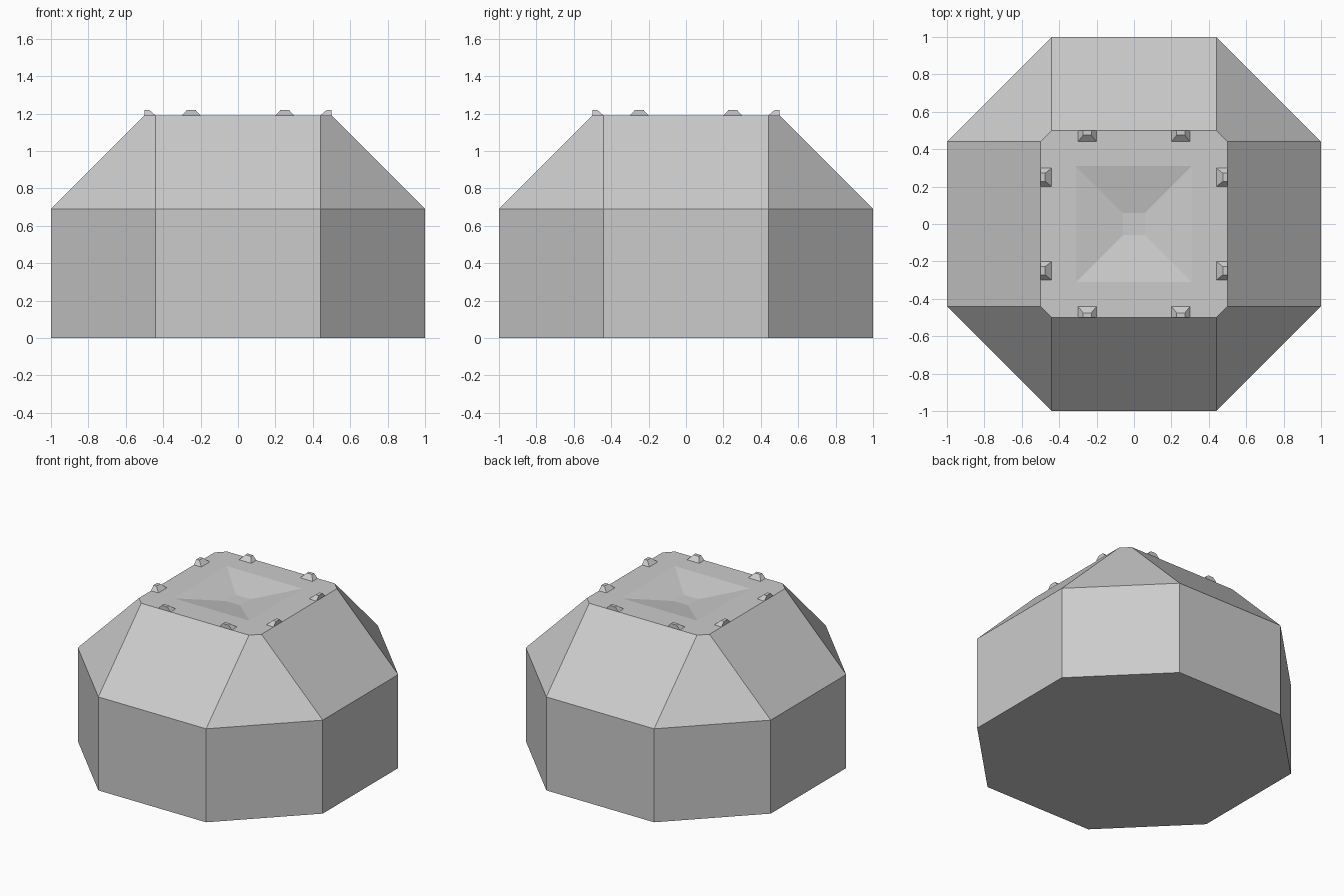
import bpy, bmesh
from math import pi
from mathutils import Matrix

if "Cube" in bpy.data.objects:
    bpy.data.objects.remove(bpy.data.objects["Cube"])


def octagon(bm, a, z, b=0.44):
    pts = [(a, -b), (a, b), (b, a), (-b, a), (-a, b), (-a, -b), (-b, -a), (b, -a)]
    return [bm.verts.new((x, y, z)) for x, y in pts]


def bridge(bm, low, high):
    n = len(low)
    for i in range(n):
        bm.faces.new((low[i], low[(i + 1) % n], high[(i + 1) % n], high[i]))


def square(bm, s, z):
    return [bm.verts.new((x * s, y * s, z)) for x, y in ((1, -1), (1, 1), (-1, 1), (-1, -1))]


def finish(bm, name):
    bmesh.ops.recalc_face_normals(bm, faces=bm.faces)
    mesh = bpy.data.meshes.new(name)
    bm.to_mesh(mesh)
    bm.free()
    obj = bpy.data.objects.new(name, mesh)
    bpy.context.collection.objects.link(obj)
    return obj


# Faceted body: upright wall, sloped shoulder, flat top with a shallow dish
bm = bmesh.new()
base, wall, rim = octagon(bm, 1, 0), octagon(bm, 1, 0.69), octagon(bm, 0.5, 1.19)
bm.faces.new(base[::-1])
bridge(bm, base, wall)
bridge(bm, wall, rim)
outer, inner = square(bm, 0.31, 1.19), square(bm, 0.06, 1.14)
for i in range(4):
    j = (i + 1) % 4
    # rim side i runs rim[2i]-rim[2i+1], followed by a short corner edge
    bm.faces.new((rim[2 * i], rim[2 * i + 1], outer[j], outer[i]))
    bm.faces.new((rim[2 * i + 1], rim[2 * j], outer[j]))
bridge(bm, outer, inner)
bm.faces.new(inner)
finish(bm, "body")

# Small tapered studs, two along each top edge
bm = bmesh.new()
for side in range(4):
    turn = Matrix.Rotation(side * pi / 2, 4, 'Z')
    for cx in (-0.25, 0.25):
        rings = []
        for half, y_in, z in ((0.05, -0.44, 1.19), (0.022, -0.475, 1.22)):
            pts = [(cx - half, -0.5), (cx + half, -0.5), (cx + half, y_in), (cx - half, y_in)]
            rings.append([bm.verts.new(turn @ Matrix.Translation((x, y, z)).translation) for x, y in pts])
        bridge(bm, *rings)
        bm.faces.new(rings[0][::-1])
        bm.faces.new(rings[1])
finish(bm, "top_studs")
